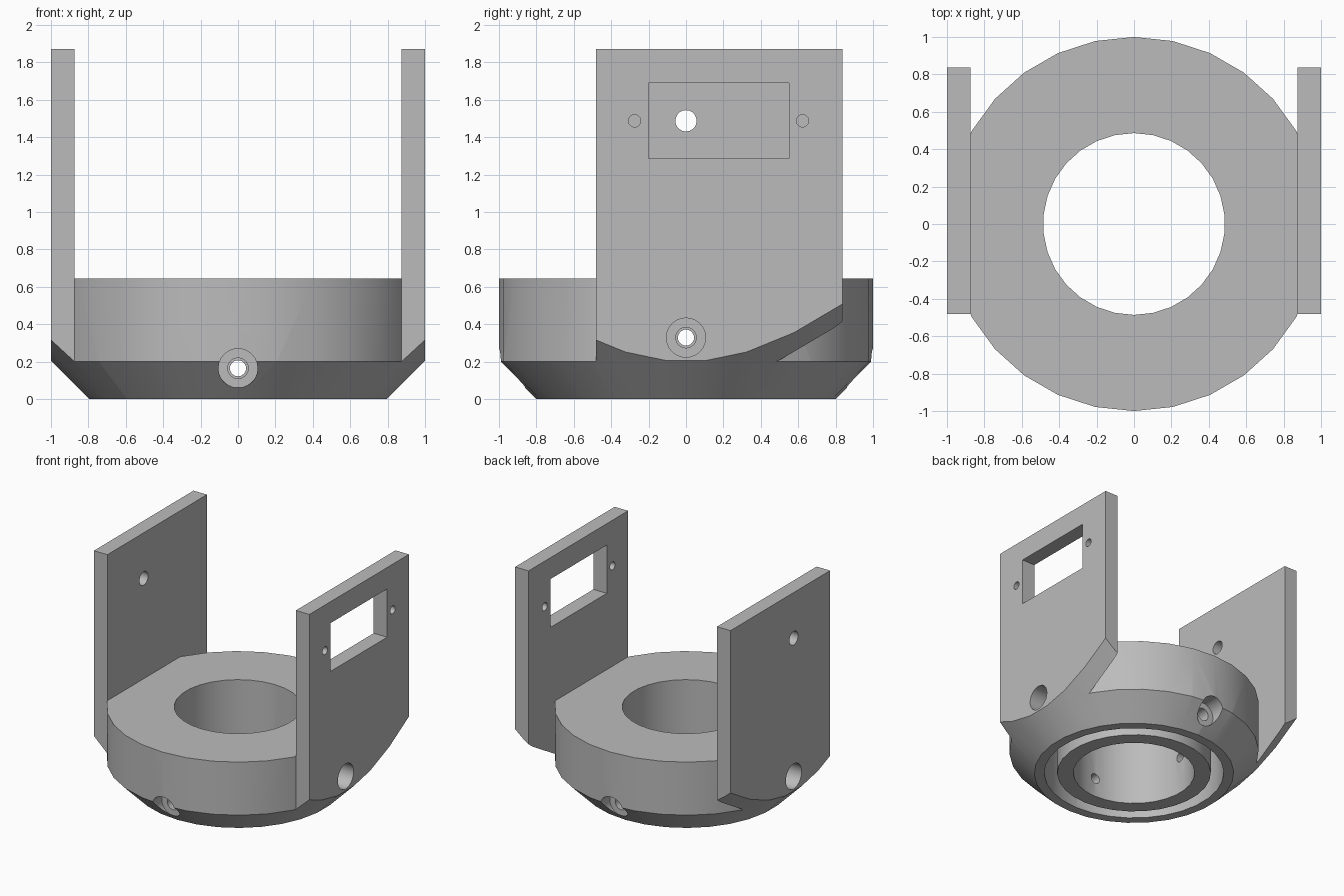
import bpy
import bmesh
from math import cos, sin, tau, pi, radians
from mathutils import Vector

if "Cube" in bpy.data.objects:
    bpy.data.objects.remove(bpy.data.objects["Cube"], do_unlink=True)

grey = bpy.data.materials.new("plain grey")
grey.use_nodes = True
grey.diffuse_color = (0.5, 0.5, 0.5, 1)
grey.node_tree.nodes["Principled BSDF"].inputs["Base Color"].default_value = grey.diffuse_color


def add_object(name, bm):
    bmesh.ops.recalc_face_normals(bm, faces=bm.faces)
    mesh = bpy.data.meshes.new(name)
    bm.to_mesh(mesh)
    bm.free()
    mesh.materials.append(grey)
    obj = bpy.data.objects.new(name, mesh)
    bpy.context.collection.objects.link(obj)
    return obj


def lathe(name, profile, axis=(0, 0, 1), origin=(0, 0, 0), sides=30):
    """Capped solid of (radius, distance) rings along an axis."""
    turn = Vector(axis).to_track_quat("Z", "Y") if axis != (0, 0, 1) else None
    bm = bmesh.new()
    rings = []
    for r, d in profile:
        ring = []
        for i in range(sides):
            a = pi / 2 + tau * i / sides
            p = Vector((r * cos(a), r * sin(a), d))
            if turn:
                p = turn @ p
            ring.append(bm.verts.new(p + Vector(origin)))
        rings.append(ring)
    for low, high in zip(rings, rings[1:]):
        for i in range(sides):
            j = (i + 1) % sides
            bm.faces.new((low[i], low[j], high[j], high[i]))
    bm.faces.new(rings[0])
    bm.faces.new(rings[-1])
    return add_object(name, bm)


def box(name, low, high):
    bm = bmesh.new()
    bmesh.ops.create_cube(bm, size=1)
    for v in bm.verts:
        v.co = [h if c > 0 else l for c, l, h in zip(v.co, low, high)]
    return add_object(name, bm)


def combine(target, tool, operation):
    """Apply a boolean and discard the tool."""
    mod = target.modifiers.new(operation, "BOOLEAN")
    mod.operation = operation
    mod.solver = "EXACT"
    mod.object = tool
    bpy.context.view_layer.update()
    graph = bpy.context.evaluated_depsgraph_get()
    result = bpy.data.meshes.new_from_object(target.evaluated_get(graph))
    target.modifiers.clear()
    target.data = result
    bpy.data.objects.remove(tool, do_unlink=True)


# Round base with two upright plates, trimmed below by a wide cone
bracket = lathe("bracket", [(1, -0.1), (1, 0.645)])
for x0, x1 in ((-1, -0.875), (0.875, 1)):
    combine(bracket, box("side_plate", (x0, -0.482, -0.1), (x1, 0.838, 1.87)), "UNION")
combine(bracket, lathe("chamfer_cone", [(0.8, 0), (3, 2.2)]), "INTERSECT")

# Central bore and ring groove in the underside
combine(bracket, lathe("bore", [(0.486, -0.2), (0.486, 0.9)]), "DIFFERENCE")
groove = lathe("groove", [(0.72, -0.2), (0.72, 0.45)])
combine(groove, lathe("groove_core", [(0.616, -0.3), (0.616, 0.6)]), "DIFFERENCE")
combine(bracket, groove, "DIFFERENCE")

# Four stepped screw holes, lower at front and back
screw = [(0.043, 0.4), (0.043, 0.67), (0.055, 0.67), (0.055, 0.86), (0.105, 0.86), (0.105, 1.2)]
for axis, z in (((1, 0, 0), 0.328), ((-1, 0, 0), 0.328), ((0, 1, 0), 0.164), ((0, -1, 0), 0.164)):
    combine(bracket, lathe("screw_hole", screw, axis, (0, 0, z), 24), "DIFFERENCE")

# Rectangular window with its two mounting holes, and the pivot hole opposite
combine(bracket, box("window", (0.8, -0.2, 1.285), (1.1, 0.55, 1.69)), "DIFFERENCE")
for side, y, r in ((1, -0.275, 0.033), (1, 0.623, 0.033), (-1, 0, 0.057)):
    hole = lathe("plate_hole", [(r, 0.8), (r, 1.1)], (side, 0, 0), (0, y, 1.487), 20)
    combine(bracket, hole, "DIFFERENCE")

# Smooth round walls, sharp corners
bpy.ops.object.select_all(action="DESELECT")
bracket.select_set(True)
bpy.context.view_layer.objects.active = bracket
bpy.ops.object.shade_smooth_by_angle(angle=radians(25))
